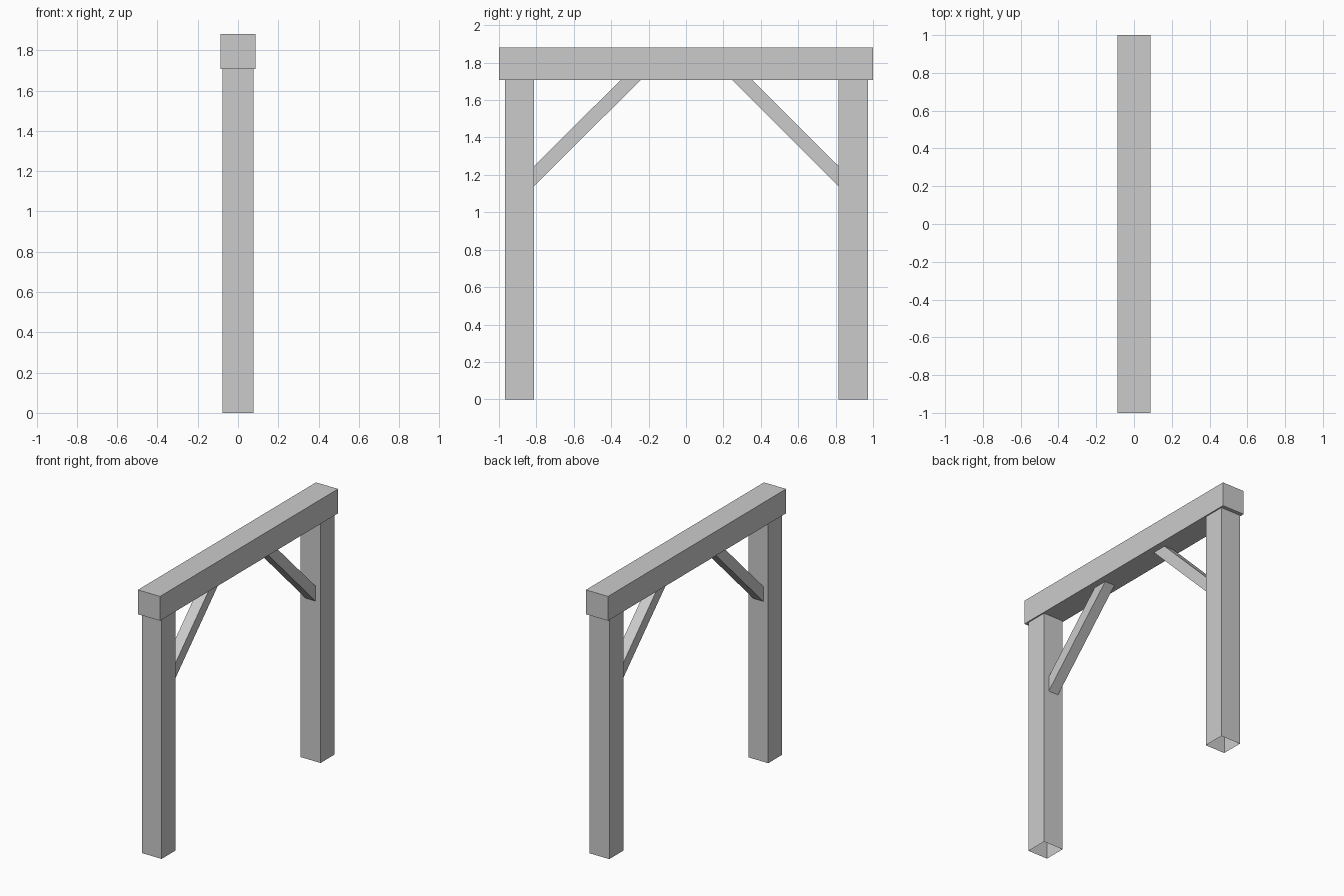
import bpy

if "Cube" in bpy.data.objects:
    bpy.data.objects.remove(bpy.data.objects["Cube"])

BEAM_BOTTOM, BEAM_TOP = 1.707, 1.88
POST_IN, POST_OUT = 0.814, 0.971
POST_HALF, BEAM_HALF, BRACE_HALF = 0.078, 0.087, 0.039
Y_MID = 0.002  # posts and braces mirror about this line


def add_mesh(name, verts, faces):
    mesh = bpy.data.meshes.new(name)
    mesh.from_pydata(verts, [], faces)
    mesh.validate()
    obj = bpy.data.objects.new(name, mesh)
    bpy.context.collection.objects.link(obj)
    return obj


def tube(name, start, end, capped=False):
    """Four-sided timber between two matching end loops."""
    faces = [(i, (i + 1) % 4, (i + 1) % 4 + 4, i + 4) for i in range(4)]
    if capped:
        faces += [(3, 2, 1, 0), (4, 5, 6, 7)]
    return add_mesh(name, start + end, faces)


def rect(hx, y0, y1, z):
    return [(-hx, y0, z), (hx, y0, z), (hx, y1, z), (-hx, y1, z)]


# Top beam
tube("top_beam", rect(BEAM_HALF, -1, 1, BEAM_BOTTOM),
     rect(BEAM_HALF, -1, 1, BEAM_TOP), capped=True)

for side, s in (("front", -1), ("back", 1)):
    # Upright post, open at its ends
    y0, y1 = sorted((Y_MID + s * POST_IN, Y_MID + s * POST_OUT))
    tube(side + "_post", rect(POST_HALF, y0, y1, 0),
         rect(POST_HALF, y0, y1, BEAM_BOTTOM))

    # Diagonal brace, cut flush against post and beam
    b = BRACE_HALF
    yp = Y_MID + s * POST_IN
    low = [(-b, yp, 1.14), (b, yp, 1.14), (b, yp, 1.247), (-b, yp, 1.247)]
    yi, yo = Y_MID + s * 0.245, Y_MID + s * 0.352
    high = [(-b, yi, BEAM_BOTTOM), (b, yi, BEAM_BOTTOM),
            (b, yo, BEAM_BOTTOM), (-b, yo, BEAM_BOTTOM)]
    brace = tube(side + "_brace", low, high)
    if s > 0:
        continue
    # Keep the normals of the mirrored brace facing outwards
    brace.data.flip_normals()
